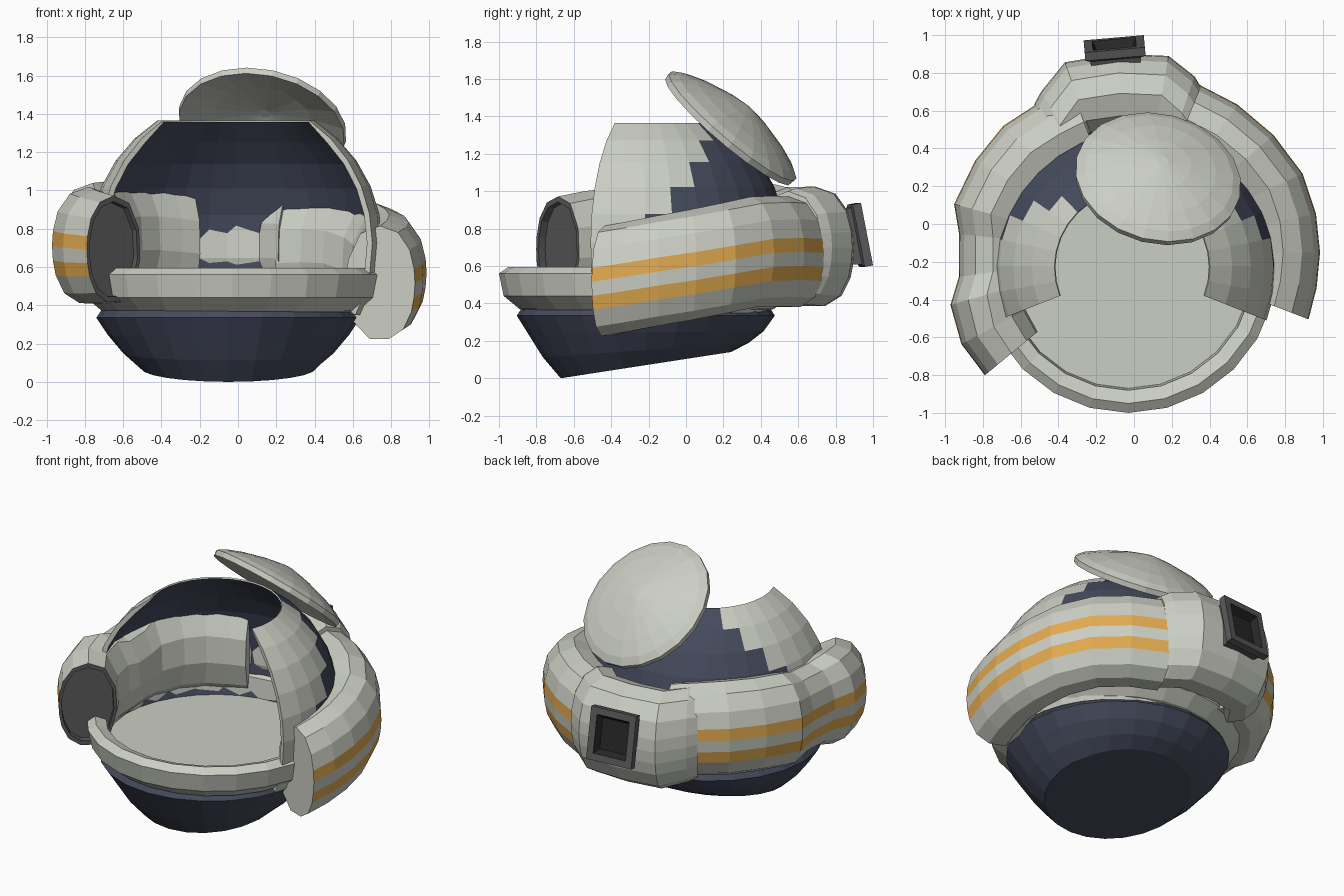
import bpy, bmesh
from math import sin, cos, radians, pi
from mathutils import Vector, Matrix, Euler

if "Cube" in bpy.data.objects:
    bpy.data.objects.remove(bpy.data.objects["Cube"])


def material(name, rgb):
    m = bpy.data.materials.new(name)
    m.diffuse_color = (*rgb, 1)
    m.use_nodes = True
    m.node_tree.nodes["Principled BSDF"].inputs["Base Color"].default_value = m.diffuse_color
    return m


MATS = [material("pale_grey", (0.60, 0.62, 0.55)), material("navy", (0.06, 0.07, 0.11)),
        material("orange", (0.75, 0.40, 0.08)), material("dark_grey", (0.10, 0.10, 0.10)),
        material("black", (0.02, 0.02, 0.02))]
PALE, NAVY, ORANGE, DARK, BLACK = range(5)


def skin(name, loops, closed=False, pick=lambda i, j: PALE, caps=(PALE, PALE)):
    """Join matching closed loops into one skin; pick() chooses each face's material."""
    bm = bmesh.new()
    rows = [[bm.verts.new(p) for p in loop] for loop in loops]
    n, m = len(rows), len(rows[0])
    for i in range(n if closed else n - 1):
        a, b = rows[i], rows[(i + 1) % n]
        for j in range(m):
            k = (j + 1) % m
            bm.faces.new((a[j], a[k], b[k], b[j])).material_index = pick(i, j)
    if not closed:
        for row, mat in zip((rows[0], rows[-1]), caps):
            bm.faces.new(row).material_index = mat
    bmesh.ops.recalc_face_normals(bm, faces=bm.faces)
    mesh = bpy.data.meshes.new(name)
    bm.to_mesh(mesh)
    bm.free()
    for mat in MATS:
        mesh.materials.append(mat)
    ob = bpy.data.objects.new(name, mesh)
    bpy.context.collection.objects.link(ob)
    return ob


def circle(cx, cy, r, z, slope=0.0, n=24):
    return [(cx + r * cos(2 * pi * k / n), cy + r * sin(2 * pi * k / n),
             z + slope * r * sin(2 * pi * k / n)) for k in range(n)]


# Lower bowl with a tilted flat base
CX, CY = -0.05, -0.215
skin("bowl", [circle(CX, CY, 0.64, 0.40), circle(CX, CY, 0.66, 0.38), circle(CX, CY, 0.69, 0.335),
              circle(CX, CY, 0.63, 0.245, 0.01), circle(CX, CY, 0.55, 0.15, 0.07),
              circle(CX, CY, 0.455, 0.07, 0.154)],
     pick=lambda i, j: NAVY, caps=(NAVY, NAVY))

# Rim around the floor, and the floor it encloses
CX, CY = -0.03, -0.21
skin("rim_and_floor", [circle(CX, CY, 0.64, 0.36), circle(CX, CY, 0.68, 0.37),
                       circle(CX, CY, 0.765, 0.44), circle(CX, CY, 0.79, 0.56),
                       circle(CX, CY, 0.74, 0.595), circle(CX, CY, 0.67, 0.57),
                       circle(CX, CY, 0.66, 0.44)])

# Dome shell, open at the front and top, navy inside and in steps on the back
STEP, ARC, BANDS = 11.15, 20, 8
START = 90 - STEP * ARC / 2


def dome_point(az, el, r):
    return (-0.01 + r * cos(el) * cos(az), -0.23 + r * cos(el) * sin(az), 0.72 + r * sin(el))


def dome_colour(i, j):
    if j == BANDS or j == 2 * BANDS + 1:
        return PALE
    if j > BANDS:
        return NAVY
    edge = {3: 2, 4: 3, 5: 4, 6: 5, 7: 6}.get(j, ARC)
    return NAVY if edge <= i < ARC - edge else PALE


els = [radians(max(-29, -33.75 + 11.4 * k)) for k in range(BANDS + 1)]
loops = []
for i in range(ARC + 1):
    az = radians(START + STEP * i)
    loops.append([dome_point(az, e, 0.765) for e in els] +
                 [dome_point(az, e, 0.755 if e == els[-1] else 0.735) for e in reversed(els)])
skin("dome_shell", loops, pick=dome_colour)

# Outer tube: one cross-section swept through (angle, outer radius, height, scale)
SECTION = [(0, .30), (.10, .265), (.165, .175), (.19, .075), (.195, 0), (.19, -.075),
           (.175, -.15), (.13, -.24), (.05, -.29), (-.06, -.29), (-.15, -.2),
           (-.19, -.05), (-.18, .12), (-.11, .26)]


def tube(name, stations, stripes=True, dark_from=99, caps=(PALE, PALE)):
    loops = []
    for deg, outer, z, s in stations:
        a, r = radians(deg), outer - 0.19
        loops.append([((r + u * s) * cos(a), -0.15 + (r + u * s) * sin(a), z + v * s)
                      for u, v in SECTION])

    def pick(i, j):
        if i >= dark_from:
            return DARK
        return ORANGE if stripes and j in (3, 5) else PALE
    skin(name, loops, pick=pick, caps=caps)


tube("right_tube", [(70, .95, .67, 1), (55, .95, .675, 1), (40, .96, .67, 1), (25, .98, .635, 1),
                    (12, .98, .60, 1), (0, .98, .57, 1), (-11, .98, .54, 1), (-21, .985, .515, 1)])
tube("left_tube", [(111, .93, .72, 1), (122, .93, .73, 1.02), (136, .95, .74, 1.04),
                   (150, .96, .74, 1.03), (165, .975, .73, 1.03),
                   (174, .94, .72, .93), (188, .945, .71, .93), (196, 1.0, .71, 1.03),
                   (208, 1.03, .70, 1), (219.5, 1.03, .69, .94), (219.5, 1.03, .69, .84),
                   (217, 1.03, .69, .83)], dark_from=9, caps=(PALE, DARK))
tube("back_housing", [(124, .94, .71, 1.0), (120, .97, .71, 1.04), (110, 1.05, .70, 1.08),
                      (95, 1.035, .70, 1.08), (80, 1.035, .70, 1.08), (71, .97, .70, 1.05),
                      (68, .94, .70, 1.0)], stripes=False)


# Vent box on the back with a recessed opening
def rect(w, h, y):
    return [(-w / 2, y, -h / 2), (w / 2, y, -h / 2), (w / 2, y, h / 2), (-w / 2, y, h / 2)]


vent = skin("rear_vent", [rect(.24, .27, -.09), rect(.27, .31, .0), rect(.32, .34, .01),
                          rect(.32, .34, .055), rect(.23, .25, .055), rect(.19, .20, .01)],
            pick=lambda i, j: BLACK if i == 4 else DARK, caps=(DARK, BLACK))
vent.matrix_world = (Matrix.Translation((-0.10, 0.90, 0.76)) @
                     Euler((radians(11), 0, radians(5))).to_matrix().to_4x4())

# Domed hatch leaning open over the top
hatch = skin("hatch", [circle(0, 0, r, z, n=20) for r, z in
                       [(.03, .125), (.16, .10), (.30, .06), (.40, .02), (.445, -.01), (.44, -.045),
                        (.40, -.03), (.26, .02), (.03, .06)]])
normal = Vector((0.16, 0.63, 0.74)).normalized()
hatch.matrix_world = (Matrix.Translation((0.13, 0.255, 1.355)) @
                      normal.to_track_quat('Z', 'Y').to_matrix().to_4x4())
